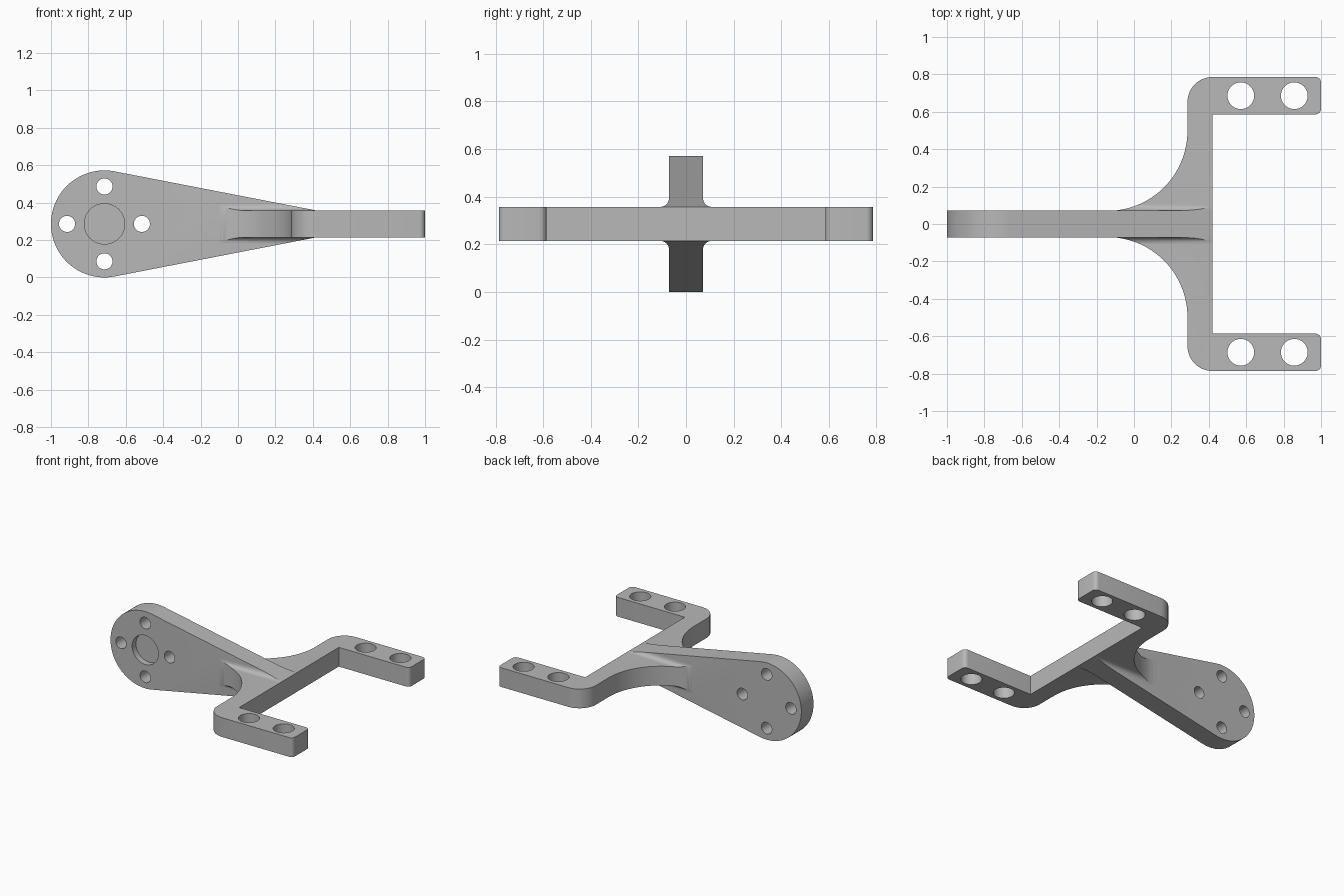
import bpy, bmesh
from math import sin, cos, pi, acos, atan2, hypot, radians

if "Cube" in bpy.data.objects:
    bpy.data.objects.remove(bpy.data.objects["Cube"])

HALF = 0.0715              # half thickness of every bar
MID = 0.286                # height of the middle plane, also the disc radius
DISC_X = -0.714
BAR_BACK, BAR_FRONT = 0.286, 0.42

grey = bpy.data.materials.new("plain_grey")
grey.use_nodes = True
colour = (0.48, 0.48, 0.48, 1)
grey.diffuse_color = colour
grey.node_tree.nodes["Principled BSDF"].inputs["Base Color"].default_value = colour


def arc(cx, cy, r, start, end, n):
    """Points on an arc, angles in degrees."""
    angles = [radians(start + (end - start) * i / n) for i in range(n + 1)]
    return [(cx + r * cos(a), cy + r * sin(a)) for a in angles]


def prism(name, points, axis, lo, hi):
    """Extrude a flat outline along one axis."""
    place = {"X": lambda a, b, t: (t, a, b),
             "Y": lambda a, b, t: (a, t, b),
             "Z": lambda a, b, t: (a, b, t)}[axis]
    bm = bmesh.new()
    low = [bm.verts.new(place(a, b, lo)) for a, b in points]
    high = [bm.verts.new(place(a, b, hi)) for a, b in points]
    bm.faces.new(low)
    bm.faces.new(high)
    for i in range(len(low)):
        j = (i + 1) % len(low)
        bm.faces.new((low[i], low[j], high[j], high[i]))
    bmesh.ops.recalc_face_normals(bm, faces=bm.faces)
    mesh = bpy.data.meshes.new(name)
    bm.to_mesh(mesh)
    bm.free()
    mesh.materials.append(grey)
    obj = bpy.data.objects.new(name, mesh)
    bpy.context.collection.objects.link(obj)
    return obj


def combine(target, tool, operation):
    """Apply a boolean and discard the tool."""
    mod = target.modifiers.new("boolean", "BOOLEAN")
    mod.operation, mod.object, mod.solver = operation, tool, "EXACT"
    bpy.context.view_layer.objects.active = target
    bpy.ops.object.modifier_apply(modifier=mod.name)
    bpy.data.objects.remove(tool)


def drill(target, a, b, r, axis, lo, hi):
    hole = arc(a, b, r, 0, 360, 48)[:-1]
    combine(target, prism("drill", hole, axis, lo, hi), "DIFFERENCE")


# Side outline of the arm: round disc with tangent taper to the crossbar
dx, dz = BAR_FRONT - DISC_X, HALF
tangent = (atan2(dz, dx) + acos(MID / hypot(dx, dz))) * 180 / pi
side = arc(DISC_X, MID, MID, tangent, 360 - tangent, 64)
side += [(BAR_FRONT, MID - HALF), (BAR_FRONT, MID + HALF)]

# Plan of the fork: concave gusset, round shoulder, prong with eased tip
half_plan = [(-0.143, 0.05)]
half_plan += arc(-0.143, 0.499, 0.429, -90, 0, 32)
half_plan += arc(0.42, 0.652, 0.134, 180, 90, 16)
half_plan += arc(0.97, 0.756, 0.03, 90, 0, 6)
half_plan += arc(0.97, 0.616, 0.03, 0, -90, 6)
half_plan += [(BAR_FRONT, 0.586)]
plan = half_plan + [(x, -y) for x, y in reversed(half_plan)]

# Cross-section of the small blend between arm sides and fork plate
R = 0.036
quarter = arc(HALF + R, HALF + R, R, 270, 180, 10) + [(0.05, HALF + R)]
upper = quarter + [(-y, z) for y, z in reversed(quarter)]
section = [(y, MID + z) for y, z in upper]
section += [(y, MID - z) for y, z in reversed(upper)]

# Main parts
bracket = prism("bracket", side, "Y", -HALF, HALF)
fork = prism("fork", plan, "Z", MID - HALF, MID + HALF)
blend = prism("blend", section, "X", -0.12, BAR_FRONT)
combine(blend, prism("side_trim", side, "Y", -0.3, 0.3), "INTERSECT")
combine(blend, prism("plan_trim", plan, "Z", -0.2, 0.8), "INTERSECT")
combine(bracket, fork, "UNION")
combine(bracket, blend, "UNION")

# Bolt holes and blind recess in the disc
for i in range(4):
    a = i * pi / 2
    drill(bracket, DISC_X + 0.2 * cos(a), MID + 0.2 * sin(a), 0.043, "Y", -0.2, 0.2)
drill(bracket, DISC_X, MID, 0.108, "Y", -0.2, -HALF + 0.045)

# Bolt holes in the prongs
for y in (-0.686, 0.686):
    for x in (0.571, 0.857):
        drill(bracket, x, y, 0.0715, "Z", 0, 0.6)

bpy.ops.object.select_all(action="DESELECT")
bracket.select_set(True)
bpy.context.view_layer.objects.active = bracket
bpy.ops.object.shade_smooth_by_angle(angle=radians(30))
